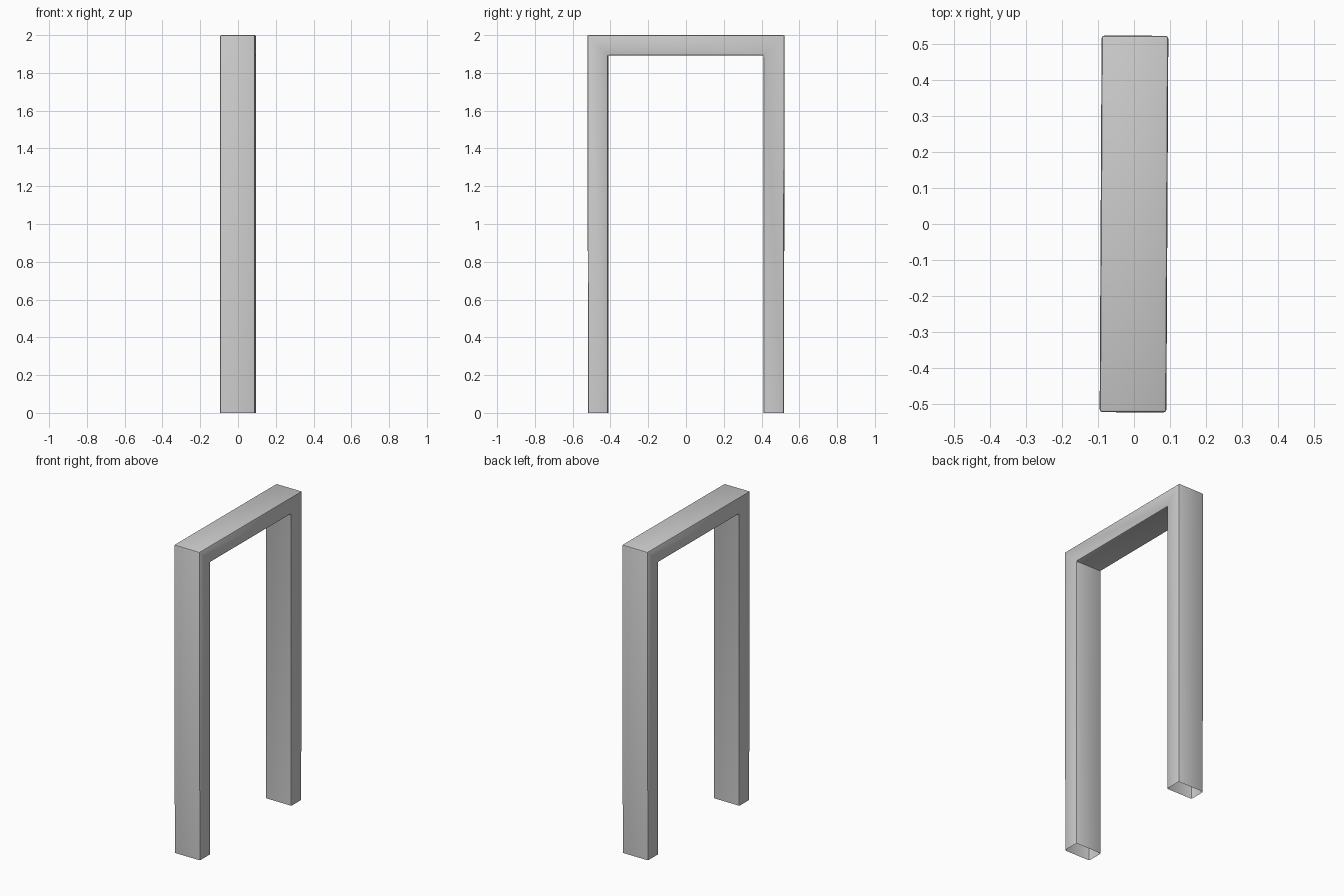
import bpy, bmesh, math

if "Cube" in bpy.data.objects:
    bpy.data.objects.remove(bpy.data.objects["Cube"])

DEPTH = 0.185      # frame thickness along x
SKEW = math.radians(-0.3)

# half of the doorway outline in (y, z), mirrored to a full U shape
half = [(0.412, 0.0), (0.518, 0.0), (0.522, 2.0)]
profile = half + [(-y, z) for y, z in reversed(half)] + [(-0.412, 1.893), (0.412, 1.893)]

# extrude the outline into a hollow shell
bm = bmesh.new()
face = bm.faces.new([bm.verts.new((-DEPTH / 2, y, z)) for y, z in profile])
ext = bmesh.ops.extrude_face_region(bm, geom=[face], use_keep_orig=True)
new_verts = [g for g in ext["geom"] if isinstance(g, bmesh.types.BMVert)]
bmesh.ops.translate(bm, verts=new_verts, vec=(DEPTH, 0, 0))
bmesh.ops.recalc_face_normals(bm, faces=bm.faces)

# the feet are open underneath
feet = [f for f in bm.faces if all(v.co.z < 0.001 for v in f.verts)]
bmesh.ops.delete(bm, geom=feet, context='FACES')

# small rounding on all edges
edges = [e for e in bm.edges if not e.is_boundary]
bmesh.ops.bevel(bm, geom=edges, offset=0.008, segments=2, profile=0.5, affect='EDGES')
for v in bm.verts:
    if v.co.z < 0.004:
        v.co.z = 0.0

mesh = bpy.data.meshes.new("door_frame")
bm.to_mesh(mesh)
bm.free()
frame = bpy.data.objects.new("door_frame", mesh)
bpy.context.collection.objects.link(frame)
frame.rotation_euler.z = SKEW

bpy.context.view_layer.objects.active = frame
frame.select_set(True)
bpy.ops.object.shade_smooth_by_angle(angle=math.radians(30))
